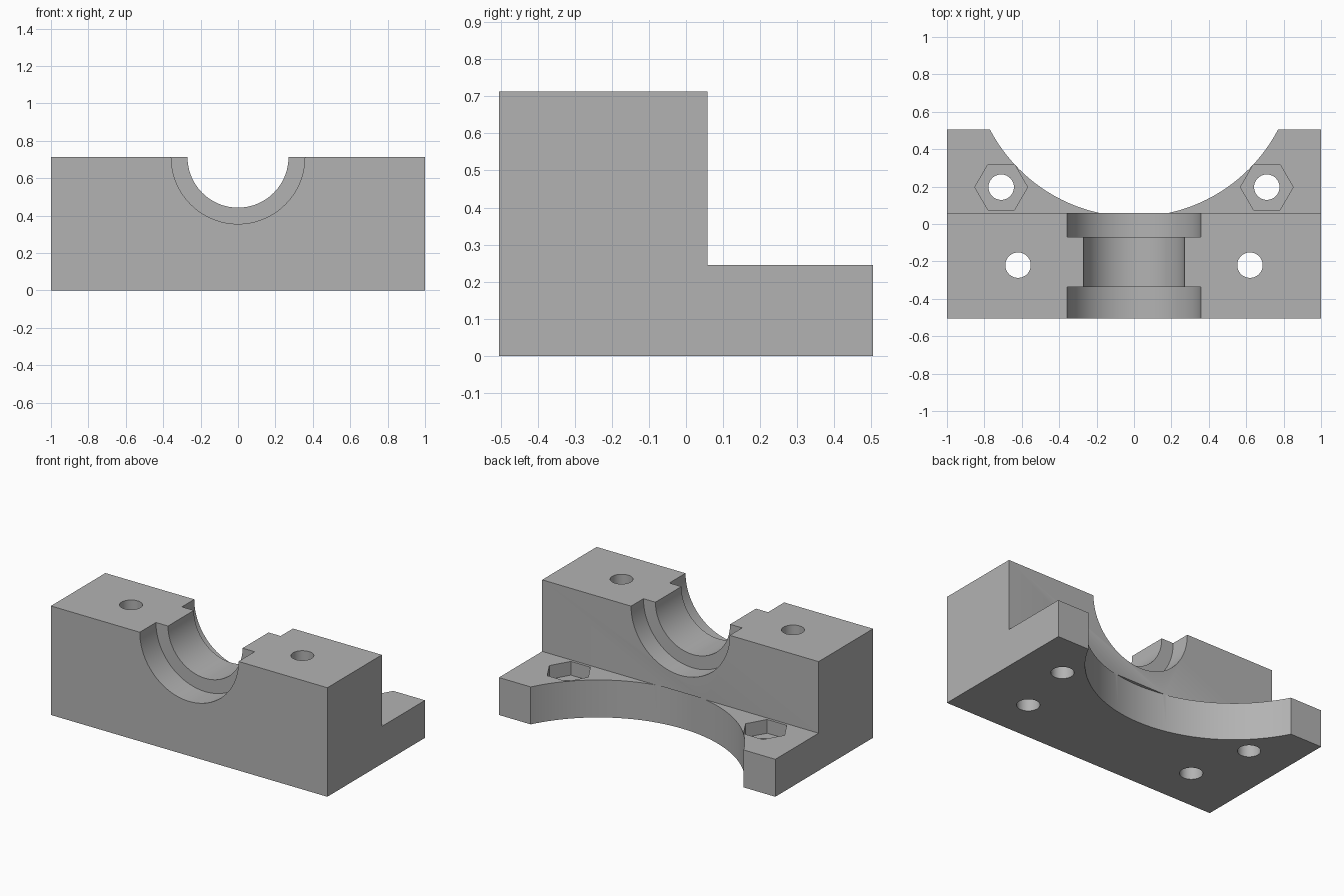
import bpy, bmesh, math

default = bpy.data.objects.get("Cube")
if default:
    bpy.data.objects.remove(default, do_unlink=True)

LENGTH, DEPTH, HEIGHT = 2.0, 1.01, 0.713
STEP_Y, STEP_Z = 0.058, 0.245
FRONT, BACK = -DEPTH / 2, DEPTH / 2

grey = bpy.data.materials.new("plain grey")
grey.use_nodes = True
colour = (0.45, 0.45, 0.45, 1)
grey.diffuse_color = colour
grey.node_tree.nodes["Principled BSDF"].inputs["Base Color"].default_value = colour


def prism(name, points, offset):
    """Extrude a closed outline of 3D points along an offset."""
    bm = bmesh.new()
    face = bm.faces.new([bm.verts.new(p) for p in points])
    grown = bmesh.ops.extrude_face_region(bm, geom=[face])["geom"]
    bmesh.ops.translate(bm, vec=offset, verts=[v for v in grown if isinstance(v, bmesh.types.BMVert)])
    bmesh.ops.recalc_face_normals(bm, faces=bm.faces)
    mesh = bpy.data.meshes.new(name)
    bm.to_mesh(mesh)
    bm.free()
    mesh.materials.append(grey)
    obj = bpy.data.objects.new(name, mesh)
    bpy.context.collection.objects.link(obj)
    return obj


def circle(radius, sides):
    angles = [2 * math.pi * i / sides for i in range(sides)]
    return [(radius * math.cos(a), radius * math.sin(a)) for a in angles]


def upright(name, x, y, radius, z0, z1, sides=48):
    return prism(name, [(x + u, y + v, z0) for u, v in circle(radius, sides)], (0, 0, z1 - z0))


def lengthwise(name, radius, y0, y1):
    return prism(name, [(u, y0, HEIGHT + v) for u, v in circle(radius, 96)], (0, y1 - y0, 0))


def cut(body, cutter):
    """Subtract the cutter from the body and remove the cutter."""
    cutter.hide_render = True
    mod = body.modifiers.new(cutter.name, "BOOLEAN")
    mod.operation, mod.solver, mod.object = "DIFFERENCE", "EXACT", cutter
    bpy.context.view_layer.objects.active = body
    bpy.ops.object.modifier_apply(modifier=mod.name)
    bpy.data.objects.remove(cutter, do_unlink=True)


# Stepped block: tall front, low back flange
outline = [(FRONT, 0), (BACK, 0), (BACK, STEP_Z), (STEP_Y, STEP_Z), (STEP_Y, HEIGHT), (FRONT, HEIGHT)]
block = prism("bearing_block", [(-LENGTH / 2, y, z) for y, z in outline], (LENGTH, 0, 0))

# Half-round channel with a wider seat at each end
cut(block, lengthwise("channel", 0.27, -0.8, 0.4))
cut(block, lengthwise("front_seat", 0.357, -0.8, -0.338))
cut(block, lengthwise("back_seat", 0.357, -0.07, 0.4))

# Large arc through the flange, biting slightly under the tall part
cut(block, upright("flange_arc", 0, 0.908, 0.869, -0.1, STEP_Z + 0.002, 192))

# Bolt holes and hexagonal nut pockets on both sides
for side in (-1, 1):
    cut(block, upright("block_hole", side * 0.62, -0.22, 0.068, -0.1, 1))
    cut(block, upright("flange_hole", side * 0.71, 0.197, 0.068, -0.1, 0.5))
    cut(block, upright("nut_pocket", side * 0.71, 0.197, 0.141, STEP_Z - 0.09, 0.5, 6))

bpy.ops.object.select_all(action="DESELECT")
block.select_set(True)
bpy.context.view_layer.objects.active = block
bpy.ops.object.shade_smooth_by_angle(angle=math.radians(30))
